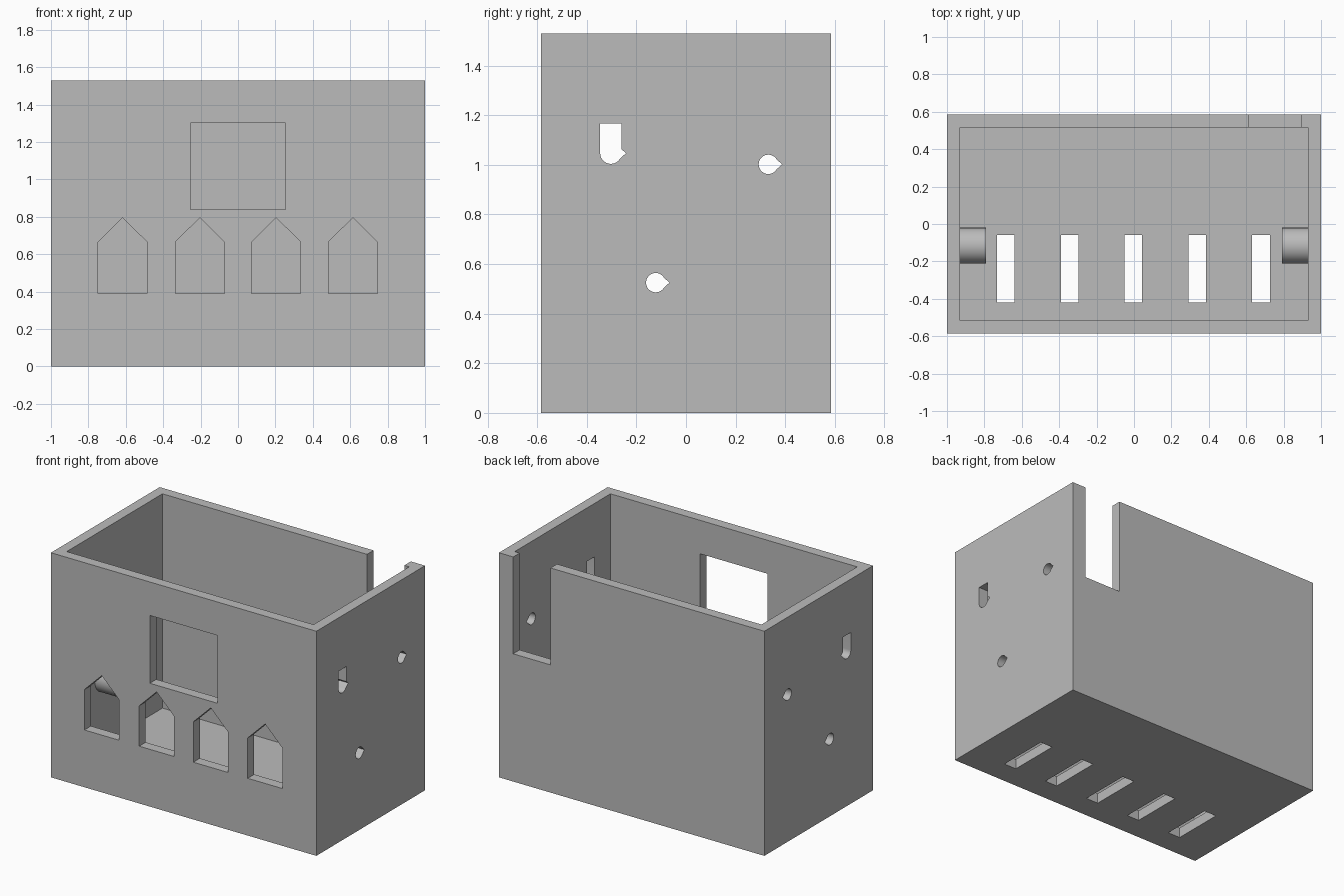
import bpy, bmesh, math

if "Cube" in bpy.data.objects:
    bpy.data.objects.remove(bpy.data.objects["Cube"])

W, D, H, T = 1.0, 0.585, 1.53, 0.07      # half width, half depth, height, wall

grey = bpy.data.materials.new("plain_grey")
grey.diffuse_color = (0.5, 0.5, 0.5, 1)
grey.use_nodes = True
grey.node_tree.nodes["Principled BSDF"].inputs["Base Color"].default_value = grey.diffuse_color


def prism(bm, outline, axis, lo, hi):
    """Extrude a 2D outline along an axis: 'x' uses (y,z), 'y' (x,z), 'z' (x,y)."""
    def place(p, t):
        a, b = p
        return {"x": (t, a, b), "y": (a, t, b), "z": (a, b, t)}[axis]
    n = len(outline)
    area = sum(outline[i - 1][0] * outline[i][1] - outline[i][0] * outline[i - 1][1]
               for i in range(n))
    # Wind the outline counter-clockwise about the axis so all faces point outward
    if (area > 0) == (axis == "y"):
        outline = outline[::-1]
    v0 = [bm.verts.new(place(p, lo)) for p in outline]
    v1 = [bm.verts.new(place(p, hi)) for p in outline]
    bm.faces.new(v0[::-1])
    bm.faces.new(v1)
    for i in range(n):
        j = (i + 1) % n
        bm.faces.new((v0[i], v0[j], v1[j], v1[i]))


def make(name, solids):
    bm = bmesh.new()
    for s in solids:
        prism(bm, *s)
    bm.normal_update()
    me = bpy.data.meshes.new(name)
    bm.to_mesh(me)
    bm.free()
    me.materials.append(grey)
    ob = bpy.data.objects.new(name, me)
    bpy.context.collection.objects.link(ob)
    return ob


def rect(a0, a1, b0, b1):
    return [(a0, b0), (a1, b0), (a1, b1), (a0, b1)]


def arc(cy, cz, r, a0, a1, n):
    return [(cy + r * math.cos(math.radians(a0 + (a1 - a0) * i / n)),
             cz + r * math.sin(math.radians(a0 + (a1 - a0) * i / n))) for i in range(n + 1)]


def teardrop(cy, cz, r):
    return arc(cy, cz, r, 30, 330, 30) + [(cy + 1.42 * r, cz)]


def keyhole(cy, cz, r, top):
    return ([(cy + r, top), (cy - r, top)] + arc(cy, cz, r, 180, 330, 16)
            + [(cy + 1.42 * r, cz), (cy + r, cz + 0.016)])


def house(cx):
    return [(cx - 0.131, 0.39), (cx + 0.131, 0.39), (cx + 0.131, 0.665),
            (cx, 0.795), (cx - 0.131, 0.665)]


def combine(target, tool, operation):
    """Bake one boolean into the target; use the second solver if the first fails."""
    for solver in ("EXACT", "MANIFOLD"):
        mod = target.modifiers.new("cut", "BOOLEAN")
        mod.operation, mod.object, mod.solver = operation, tool, solver
        bpy.context.view_layer.update()
        graph = bpy.context.evaluated_depsgraph_get()
        result = bpy.data.meshes.new_from_object(target.evaluated_get(graph))
        target.modifiers.remove(mod)
        if len(result.polygons) > len(target.data.polygons):
            target.data = result
            break
    tool.hide_render = True
    bpy.data.objects.remove(tool, do_unlink=True)


# Main body
body = make("open_box", [(rect(-W, W, -D, D), "z", 0, H)])

# Inner cavity
cavity = make("cavity_cutter", [(rect(-W + T, W - T, -D + T, D - T), "z", T, H + 0.2)])

# Round bosses inside the two side walls
ring = arc(-0.116, 0.525, 0.096, 0, 360, 64)[:-1]
bosses = make("side_bosses", [(ring, "x", -0.96, -0.79), (ring, "x", 0.79, 0.96)])

# Front openings: square window and four pointed windows
front = make("front_cutter",
             [(rect(-0.255, 0.255, 0.84, 1.302), "y", -0.8, -0.4)]
             + [(house(c), "y", -0.8, -0.4) for c in (-0.617, -0.204, 0.204, 0.614)])

# Notch in the back wall
notch = make("notch_cutter", [(rect(0.612, 0.893, 0.87, H + 0.2), "y", 0.45, 0.8)])

# Floor slots
slots = make("slot_cutter", [(rect(0.341 * i - 0.05, 0.341 * i + 0.044, -0.42, -0.06),
                              "z", -0.2, 0.2) for i in range(-2, 3)])

# Holes through both side walls
holes = make("side_hole_cutter",
             [(teardrop(-0.122, 0.525, 0.039), "x", -1.2, 1.2),
              (teardrop(0.332, 1.002, 0.039), "x", -1.2, 1.2),
              (keyhole(-0.303, 1.047, 0.043, 1.166), "x", -1.2, 1.2)])

combine(body, cavity, "DIFFERENCE")
combine(body, bosses, "UNION")
for cutter in (front, notch, slots, holes):
    combine(body, cutter, "DIFFERENCE")

bpy.ops.object.select_all(action="DESELECT")
bpy.context.view_layer.objects.active = body
body.select_set(True)
bpy.ops.object.shade_smooth_by_angle(angle=math.radians(25))
